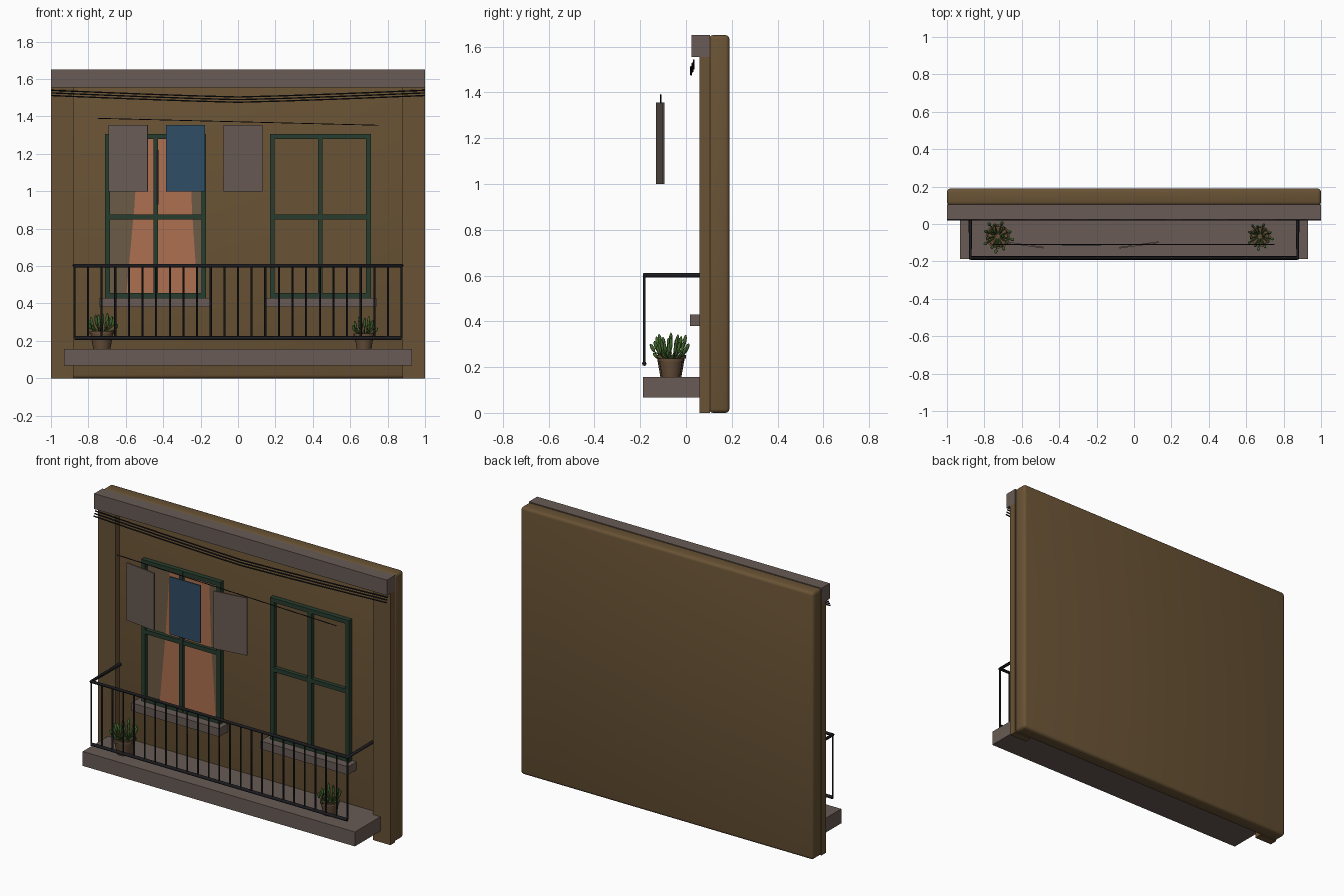
import bpy, bmesh, math, random
from mathutils import Vector

random.seed(4)
cube = bpy.data.objects.get("Cube")
if cube:
    bpy.data.objects.remove(cube, do_unlink=True)


def material(name, r, g, b):
    m = bpy.data.materials.new(name)
    m.use_nodes = True
    m.diffuse_color = (r, g, b, 1)
    m.node_tree.nodes["Principled BSDF"].inputs["Base Color"].default_value = (r, g, b, 1)
    return m


plaster = material("ochre plaster", 0.14, 0.085, 0.035)
stone = material("grey stone", 0.14, 0.105, 0.09)
wood = material("green painted wood", 0.02, 0.045, 0.027)
iron = material("black iron", 0.012, 0.012, 0.015)
glass = material("dim glass", 0.15, 0.105, 0.06)
orange = material("orange curtain", 0.42, 0.16, 0.08)
blue = material("blue cloth", 0.03, 0.075, 0.13)
clay = material("clay pot", 0.13, 0.075, 0.04)
leaf = material("leaf green", 0.05, 0.12, 0.025)


def finish(name, bm, mat):
    mesh = bpy.data.meshes.new(name)
    bmesh.ops.recalc_face_normals(bm, faces=bm.faces)
    bm.to_mesh(mesh)
    bm.free()
    mesh.materials.append(mat)
    obj = bpy.data.objects.new(name, mesh)
    bpy.context.collection.objects.link(obj)
    return obj


def box(name, mat, x, y, z):
    """Box from (min, max) pairs on each axis."""
    bm = bmesh.new()
    bmesh.ops.create_cube(bm, size=1)
    for v in bm.verts:
        v.co = [sum(r) / 2 + c * (r[1] - r[0]) for r, c in zip((x, y, z), v.co)]
    return finish(name, bm, mat)


def tube(name, mat, points, radius, sides=2):
    curve = bpy.data.curves.new(name, "CURVE")
    curve.dimensions = "3D"
    curve.bevel_depth = radius
    curve.bevel_resolution = sides
    curve.use_fill_caps = True
    spline = curve.splines.new("POLY")
    spline.points.add(len(points) - 1)
    for p, co in zip(spline.points, points):
        p.co = (*co, 1)
    curve.materials.append(mat)
    obj = bpy.data.objects.new(name, curve)
    bpy.context.collection.objects.link(obj)
    return obj


def smooth(obj, angle):
    bpy.ops.object.select_all(action="DESELECT")
    obj.select_set(True)
    bpy.context.view_layer.objects.active = obj
    bpy.ops.object.shade_smooth_by_angle(angle=math.radians(angle))


# Wall with softened edges, pilasters and cornice
wall = box("wall", plaster, (-1, 1), (0.1, 0.19), (0, 1.65))
bevel = wall.modifiers.new("soft edges", "BEVEL")
bevel.width = 0.018
bevel.segments = 3
for p in wall.data.polygons:
    p.use_smooth = True
for side, x in (("right", (-1, -0.88)), ("left", (0.88, 1))):
    box(side + "_pilaster", plaster, x, (0.06, 0.105), (0, 1.555))
box("cornice", stone, (-1, 1), (0.025, 0.105), (1.555, 1.65))

# Windows: frame, glazing bars, pane and sill
for side, cx in (("right", -0.44), ("left", 0.44)):
    l, r, bottom, top, w = cx - 0.27, cx + 0.27, 0.43, 1.305, 0.026
    depth = (0.07, 0.105)
    for i, x in enumerate((l, cx - w / 2, r - w)):
        box(f"{side}_window_upright_{i}", wood, (x, x + w), depth, (bottom, top))
    for i, z in enumerate((bottom, 0.85, top - w)):
        box(f"{side}_window_crossbar_{i}", wood, (l + w, r - w), (0.071, 0.105), (z, z + w))
    box(side + "_window_pane", glass if side == "right" else plaster,
        (l + w, r - w), (0.095, 0.102), (bottom, top - w))
    box(side + "_sill", stone, (cx - 0.3, cx + 0.3), (0.018, 0.105), (0.38, 0.43))

# Curtain panels flare out towards the sill
for side, inner, top_x, low_x in (("right", -0.44, -0.53, -0.597), ("left", -0.44, -0.26, -0.216)):
    bm = bmesh.new()
    corners = [(inner, 0.456), (low_x, 0.456), ((top_x + low_x) / 2 + 0.008 * (1 if side == "right" else -1), 0.9),
               (top_x, 1.279), (inner, 1.279)]
    bm.faces.new([bm.verts.new((x, 0.09, z)) for x, z in corners])
    finish(side + "_curtain", bm, orange)
box("curtain_gap", iron, (-0.437, -0.426), (0.064, 0.072), (0.93, 1.22))

# Balcony slab and railing
box("balcony_slab", stone, (-0.93, 0.93), (-0.187, 0.105), (0.068, 0.157))
front, half = -0.182, 0.875
tube("top_rail", iron, [(-half, 0.1, 0.602), (-half, front, 0.602),
                        (half, front, 0.602), (half, 0.1, 0.602)], 0.01)
tube("bottom_rail", iron, [(-half, front, 0.215), (half, front, 0.215)], 0.01)
bars = 24
for i in range(bars + 1):
    x = -half + 2 * half * i / bars
    tube(f"baluster_{i}", iron, [(x, front, 0.215), (x, front, 0.602)], 0.0055, 1)

# Overhead cables sag to the middle
for i in range(3):
    path = []
    for k in range(9):
        x = -1 + k / 4
        sag = 1 - abs(x) ** 1.2
        path.append((x, 0.034 - 0.006 * i, 1.54 - 0.014 * i - 0.036 * sag))
    tube(f"cable_{i}", iron, path, 0.004, 1)

# Clothes line and hanging cloths
tube("clothes_line", iron, [(-0.75, -0.11, 1.39), (0.75, -0.11, 1.353)], 0.0025, 1)
for name, mat, x, turn in (("grey_cloth_a", stone, -0.587, -0.14), ("blue_cloth", blue, -0.281, 0.0),
                           ("grey_cloth_b", stone, 0.027, 0.14)):
    cloth = box(name, mat, (-0.105, 0.105), (-0.004, 0.004), (1.0, 1.355))
    cloth.location = (x, -0.112, 0)
    cloth.rotation_euler.z = turn


# Potted succulents
def pot_plant(side, x, s):
    base, y = 0.157, -0.066
    profile = [(0, 0), (0.046, 0), (0.06, 0.08), (0.065, 0.08), (0.065, 0.096), (0.055, 0.096), (0.053, 0.085), (0, 0.085)]
    bm = bmesh.new()
    verts = [bm.verts.new((r * s, 0, z * s)) for r, z in profile]
    edges = [bm.edges.new(pair) for pair in zip(verts, verts[1:])]
    bmesh.ops.spin(bm, geom=verts + edges, axis=(0, 0, 1), cent=(0, 0, 0), angle=math.tau, steps=20)
    bmesh.ops.remove_doubles(bm, verts=bm.verts, dist=0.0005)
    pot = finish(side + "_pot", bm, clay)
    pot.location = (x, y, base)
    smooth(pot, 35)
    bm = bmesh.new()
    for i in range(16):
        a = i * 2.4
        spread = (0.03 + 0.06 * math.sqrt(i / 15)) * s
        out = Vector((math.cos(a), math.sin(a), 0))
        height = (0.2 - 0.065 * i / 15 + random.uniform(-0.015, 0.01)) * s
        root = out * 0.012 * s + Vector((0, 0, 0.08 * s))
        tip = out * spread + Vector((0, 0, height))
        bend = out * spread * 0.8 + Vector((0, 0, 0.08 * s + (height - 0.08 * s) * 0.45))
        # Stem plus a plump leaf at the tip
        for p, q, r in ((root, bend, 0.004), (bend, tip, 0.0085)):
            made = bmesh.ops.create_icosphere(bm, subdivisions=2, radius=1)["verts"]
            turn = (q - p).to_track_quat("Z", "Y")
            for v in made:
                local = Vector((v.co.x * r * s, v.co.y * r * s, v.co.z * (q - p).length * 0.55))
                v.co = (p + q) / 2 + turn @ local
    plant = finish(side + "_plant", bm, leaf)
    plant.location = (x, y, base)
    smooth(plant, 60)


pot_plant("right", -0.728, 1.0)
pot_plant("left", 0.674, 0.85)
